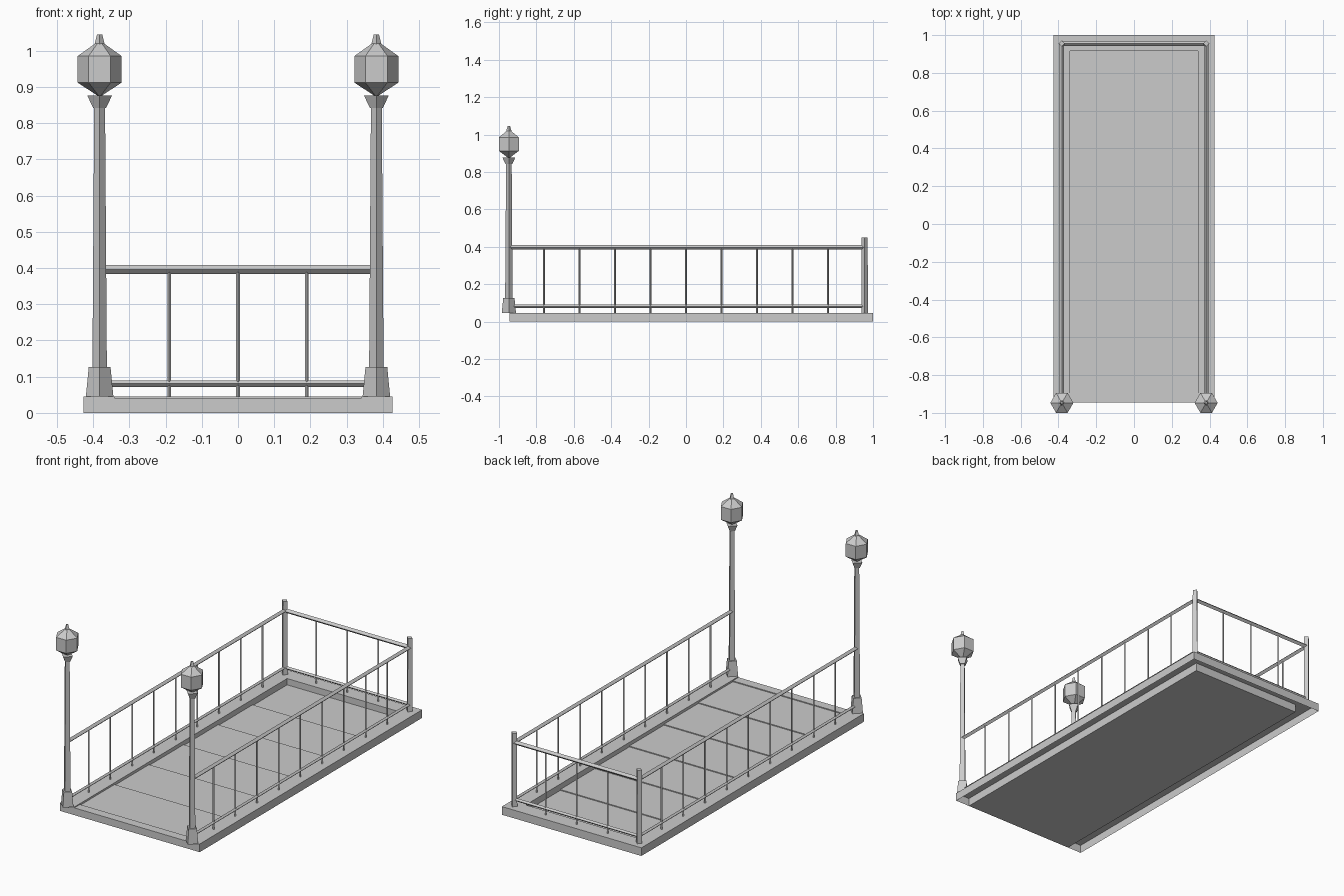
import bpy, bmesh, math
from mathutils import Vector

cube = bpy.data.objects.get("Cube")
if cube:
    bpy.data.objects.remove(cube, do_unlink=True)

GREY = (0.6, 0.6, 0.6, 1.0)
mat = bpy.data.materials.new("plain_grey")
mat.use_nodes = True
mat.diffuse_color = GREY
mat.node_tree.nodes["Principled BSDF"].inputs["Base Color"].default_value = GREY

HALF_W, OPEN_W = 0.427, 0.34      # kerb outer and inner half widths
FRONT, BACK, OPEN_BACK = -0.945, 1.0, 0.915
KERB_H = 0.045
POST_X, LAMP_Y, POST_Y = 0.382, -0.947, 0.955


def finish(name, bm):
    bmesh.ops.recalc_face_normals(bm, faces=bm.faces)
    mesh = bpy.data.meshes.new(name)
    bm.to_mesh(mesh)
    bm.free()
    mesh.materials.append(mat)
    obj = bpy.data.objects.new(name, mesh)
    bpy.context.collection.objects.link(obj)
    return obj


def extrude_outline(name, points, offset, open_bottom=False):
    """Extrude a flat outline along an offset."""
    bm = bmesh.new()
    base = bm.faces.new([bm.verts.new(p) for p in points])
    geom = bmesh.ops.extrude_face_region(bm, geom=[base], use_keep_orig=True)["geom"]
    moved = [g for g in geom if isinstance(g, bmesh.types.BMVert)]
    bmesh.ops.translate(bm, verts=moved, vec=offset)
    bmesh.ops.recalc_face_normals(bm, faces=bm.faces)
    if open_bottom:
        bmesh.ops.delete(bm, geom=[base], context='FACES_ONLY')
    return finish(name, bm)


def stacked(name, x, y, profile, sides):
    """Faceted upright form from (radius, height) rings, corners on the x axis."""
    bm = bmesh.new()
    rings = []
    for r, z in profile:
        rings.append([bm.verts.new((x + r * math.cos(math.tau * i / sides),
                                    y + r * math.sin(math.tau * i / sides), z))
                      for i in range(sides)])
    for low, high in zip(rings, rings[1:]):
        for i in range(sides):
            j = (i + 1) % sides
            bm.faces.new((low[i], low[j], high[j], high[i]))
    bm.faces.new(rings[0])
    bm.faces.new(rings[-1])
    return finish(name, bm)


def rail(name, start, end, r):
    """Horizontal bar with a diamond section."""
    start, end = Vector(start), Vector(end)
    side = (end - start).normalized().cross(Vector((0, 0, 1))) * r
    up = Vector((0, 0, r))
    return extrude_outline(name, [start + side, start + up, start - side, start - up],
                           end - start)


# Three-sided kerb, hollow underneath
extrude_outline("kerb", [(-HALF_W, FRONT, 0), (-HALF_W, BACK, 0), (HALF_W, BACK, 0),
                         (HALF_W, FRONT, 0), (OPEN_W, FRONT, 0), (OPEN_W, OPEN_BACK, 0),
                         (-OPEN_W, OPEN_BACK, 0), (-OPEN_W, FRONT, 0)],
                (0, 0, KERB_H), open_bottom=True)

# Shallow steps dropping towards the back
STEPS = 7
profile = [(-OPEN_W, FRONT, 0)]
edges = [FRONT, FRONT + 0.05]
depth = (OPEN_BACK - edges[1]) / (STEPS - 1)
edges += [edges[1] + depth * (i + 1) for i in range(STEPS - 1)]
for i in range(STEPS):
    z = 0.04 - 0.005 * i
    profile += [(-OPEN_W, edges[i], z), (-OPEN_W, edges[i + 1], z)]
profile.append((-OPEN_W, OPEN_BACK, 0))
extrude_outline("steps", profile, (2 * OPEN_W, 0, 0))

# Lamp posts, rear posts and side railings
for side, sx in (("left", 1), ("right", -1)):
    x = sx * POST_X
    stacked(f"{side}_lamp_base", x, LAMP_Y, [(0.038, KERB_H), (0.03, 0.127)], 4)
    stacked(f"{side}_lamp_column", x, LAMP_Y,
            [(0.02, 0.12), (0.015, 0.842), (0.018, 0.842), (0.034, 0.876)], 4)
    stacked(f"{side}_lantern", x, LAMP_Y,
            [(0.006, 0.876), (0.061, 0.912), (0.061, 0.985), (0.012, 1.02)], 6)
    stacked(f"{side}_finial", x, LAMP_Y, [(0.014, 1.018), (0.007, 1.045)], 4)
    stacked(f"{side}_rear_post", x, POST_Y, [(0.018, KERB_H), (0.016, 0.45)], 4)
    for level, z, r in (("top", 0.396, 0.012), ("bottom", 0.081, 0.009)):
        rail(f"{side}_{level}_rail", (x, LAMP_Y, z), (x, POST_Y, z), r)
    for i in range(-4, 5):
        stacked(f"{side}_baluster", x, i * 0.19, [(0.005, KERB_H), (0.005, 0.396)], 4)

# Rear railing
for level, z, r in (("top", 0.396, 0.012), ("bottom", 0.081, 0.009)):
    rail(f"rear_{level}_rail", (-POST_X, POST_Y, z), (POST_X, POST_Y, z), r)
for i in (-1, 0, 1):
    stacked("rear_baluster", i * 0.19, POST_Y, [(0.005, KERB_H), (0.005, 0.396)], 4)
